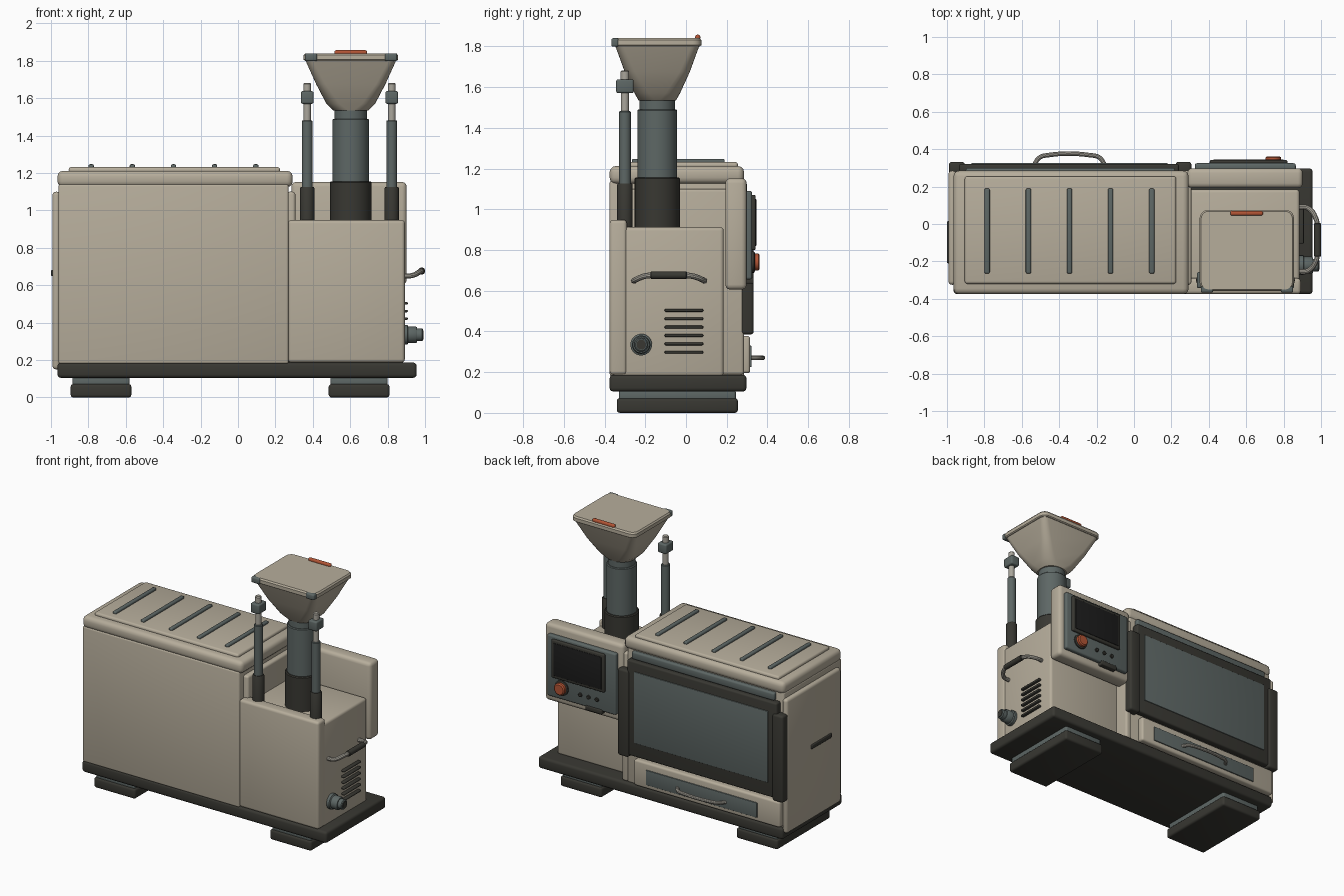
import bpy, bmesh, math
from mathutils import Vector

if "Cube" in bpy.data.objects:
    bpy.data.objects.remove(bpy.data.objects["Cube"])


def material(name, r, g, b):
    m = bpy.data.materials.new(name)
    m.use_nodes = True
    m.diffuse_color = (r, g, b, 1)
    m.node_tree.nodes["Principled BSDF"].inputs["Base Color"].default_value = (r, g, b, 1)
    return m


BEIGE = material("warm beige", .47, .42, .33)
GREY = material("slate grey", .11, .135, .13)
DARK = material("charcoal", .04, .039, .032)
BLACK = material("screen black", .012, .012, .012)
ORANGE = material("burnt orange", .45, .09, .035)
METAL = material("pale metal", .40, .38, .33)


def finish(name, bm, mat):
    mesh = bpy.data.meshes.new(name)
    bmesh.ops.recalc_face_normals(bm, faces=bm.faces)
    bm.to_mesh(mesh)
    bm.free()
    mesh.materials.append(mat)
    ob = bpy.data.objects.new(name, mesh)
    bpy.context.collection.objects.link(ob)
    return smooth(ob)


def smooth(ob):
    bpy.ops.object.select_all(action='DESELECT')
    bpy.context.view_layer.objects.active = ob
    ob.select_set(True)
    bpy.ops.object.shade_smooth_by_angle(angle=math.radians(35))
    return ob


def box(name, xs, ys, zs, mat, bevel=.012):
    bm = bmesh.new()
    bmesh.ops.create_cube(bm, size=1)
    for v in bm.verts:
        for i, (a, b) in enumerate((xs, ys, zs)):
            v.co[i] = a if v.co[i] < 0 else b
    bevel = min(bevel, .45 * min(b - a for a, b in (xs, ys, zs)))
    bmesh.ops.bevel(bm, geom=bm.edges[:], offset=bevel, segments=3, profile=.5, affect='EDGES')
    return finish(name, bm, mat)


def lathe(name, centre, axis, profile, mat, sides=40):
    """Turned part: (distance along axis, radius) pairs."""
    q = Vector((0, 0, 1)).rotation_difference(Vector(axis))
    rings = [[(r * math.cos(math.tau * i / sides), r * math.sin(math.tau * i / sides), d)
              for i in range(sides)] for d, r in profile]
    return loft(name, [[Vector(centre) + q @ Vector(p) for p in ring] for ring in rings], mat)


def loft(name, rings, mat):
    bm = bmesh.new()
    vs = [[bm.verts.new(p) for p in ring] for ring in rings]
    n = len(vs[0])
    for a, b in zip(vs, vs[1:]):
        for i in range(n):
            bm.faces.new((a[i], a[(i + 1) % n], b[(i + 1) % n], b[i]))
    bm.faces.new(vs[0][::-1])
    bm.faces.new(vs[-1])
    return finish(name, bm, mat)


def tube(name, points, radius, mat):
    cu = bpy.data.curves.new(name, 'CURVE')
    cu.dimensions = '3D'
    cu.bevel_depth = radius
    cu.bevel_resolution = 3
    cu.use_fill_caps = True
    sp = cu.splines.new('BEZIER')
    sp.bezier_points.add(len(points) - 1)
    for bp, p in zip(sp.bezier_points, points):
        bp.co = p
        bp.handle_left_type = bp.handle_right_type = 'AUTO'
    cu.materials.append(mat)
    ob = bpy.data.objects.new(name, cu)
    bpy.context.collection.objects.link(ob)
    bpy.ops.object.select_all(action='DESELECT')
    bpy.context.view_layer.objects.active = ob
    ob.select_set(True)
    bpy.ops.object.convert(target='MESH')
    return smooth(bpy.context.object)


# Base and feet
box("base_plate", (-.965, .955), (-.375, .297), (.105, .187), DARK, .018)
for side, x in (("right", -.895), ("left", .485)):
    box(f"{side}_foot", (x, x + .325), (-.34, .255), (0, .072), DARK, .015)
    box(f"{side}_foot_riser", (x + .01, x + .315), (-.33, .245), (.06, .112), GREY)

# Oven cabinet
box("oven_body", (-.96, .27), (-.375, .275), (.18, 1.14), BEIGE)
box("oven_lid", (-.965, .292), (-.375, .285), (1.125, 1.212), BEIGE, .03)
box("lid_panel", (-.905, .225), (-.32, .255), (1.2, 1.232), BEIGE, .014)
for i in range(5):
    x = -.785 + .22 * i
    box(f"lid_slat_{i + 1}", (x - .014, x + .014), (-.265, .19), (1.22, 1.247), GREY, .008)
box("right_side_panel", (-.992, -.95), (-.325, .285), (.15, 1.10), BEIGE, .02)
box("left_side_panel", (.26, .307), (-.325, .285), (.187, 1.10), BEIGE, .015)
box("side_grip", (-1.0, -.985), (-.21, .015), (.65, .682), DARK, .007)

# Oven door at the back
box("vent_strip", (-.9, .22), (.26, .30), (1.075, 1.13), GREY)
box("door_frame", (-.935, .24), (.27, .322), (.40, 1.075), DARK, .012)
box("door_window", (-.87, .18), (.31, .327), (.50, 1.005), GREY, .004)
for side, x in (("right", -.99), ("left", .222)):
    box(f"{side}_door_column", (x, x + .085), (.265, .332), (.385, 1.0), DARK, .015)

# Drawer
box("drawer_front", (-.955, .19), (.26, .315), (.195, .378), BEIGE, .014)
box("drawer_inlay", (-.78, .09), (.31, .322), (.225, .33), GREY, .003)
tube("drawer_handle", [(-.535, .315, .27), (-.505, .355, .27), (-.46, .368, .27), (-.235, .368, .27),
                       (-.185, .355, .27), (-.155, .315, .27)], .012, METAL)

# Feeder housing
box("feeder_body", (.27, .885), (-.36, .185), (.18, .912), BEIGE, .018)
box("feeder_front", (.268, .892), (-.375, -.29), (.187, .948), BEIGE, .018)
for i in range(6):
    z = .298 + .041 * i
    box(f"side_vent_{i + 1}", (.88, .908), (-.105, .085), (z - .007, z + .007), DARK, .006)
lathe("side_knob", (.88, -.22, .335), (1, 0, 0),
      [(0, .053), (.025, .053), (.03, .045), (.07, .045), (.078, .04)], GREY)
lathe("side_knob_tip", (.95, -.22, .335), (1, 0, 0), [(0, .034), (.035, .034), (.04, .028)], GREY)
lathe("side_knob_centre", (.985, -.22, .335), (1, 0, 0), [(0, .024), (.008, .024)], DARK)
tube("side_handle", [(.88, -.255, .648), (.93, -.25, .652), (.972, -.2, .672), (.982, -.14, .676),
                     (.982, -.03, .676), (.972, .03, .672), (.93, .085, .652), (.88, .09, .648)], .014, METAL)
lathe("side_handle_grip", (.982, -.175, .676), (0, 1, 0),
      [(0, .014), (.004, .019), (.176, .019), (.18, .014)], DARK, 20)

# Control panel
box("control_housing", (.285, .902), (.193, .298), (.605, 1.152), BEIGE, .025)
box("control_plate", (.325, .865), (.285, .325), (.655, 1.09), GREY, .012)
box("screen_bezel", (.405, .82), (.315, .342), (.80, 1.07), DARK, .008)
box("screen", (.425, .80), (.335, .345), (.82, 1.05), BLACK, .002)
lathe("dial_ring", (.745, .32, .74), (0, 1, 0), [(0, .052), (.014, .052), (.018, .046)], DARK)
lathe("dial", (.745, .32, .74), (0, 1, 0), [(0, .042), (.035, .042), (.042, .034)], ORANGE)
for i in range(3):
    lathe(f"button_{i + 1}", (.6 - .065 * i, .32, .73), (0, 1, 0),
          [(0, .014), (.012, .014), (.015, .01)], DARK, 20)
box("panel_tab", (.43, .56), (.285, .332), (.635, .668), DARK, .006)

# Feed tube and hopper
CX, CY = .603, -.141
lathe("tube_sleeve", (CX, CY, .90), (0, 0, 1), [(0, .111), (.25, .111), (.256, .105)], DARK)
lathe("feed_tube", (CX, CY, 1.14), (0, 0, 1), [(0, .098), (.345, .098), (.35, .093)], GREY)
lathe("tube_neck", (CX, CY, 1.47), (0, 0, 1), [(0, .088), (.075, .088)], GREY)


def rounded_ring(hx, hy, r, z):
    ring = []
    for q, (sx, sy) in enumerate(((1, 1), (-1, 1), (-1, -1), (1, -1))):
        for k in range(6):
            a = math.pi / 2 * (q + k / 5)
            ring.append((CX + sx * (hx - r) + r * math.cos(a), CY + sy * (hy - r) + r * math.sin(a), z))
    return ring


loft("hopper", [rounded_ring(*p) for p in (
    (.095, .092, .08, 1.535), (.13, .112, .07, 1.57), (.185, .16, .05, 1.675),
    (.235, .2, .04, 1.785), (.243, .208, .04, 1.805))], BEIGE)
loft("hopper_lid", [rounded_ring(*p) for p in (
    (.245, .21, .04, 1.8), (.252, .217, .045, 1.806),
    (.252, .217, .045, 1.83), (.244, .209, .04, 1.84))], BEIGE)
box("hopper_lid_grip", (.515, .69), (.045, .07), (1.83, 1.857), ORANGE, .01)

# Twin support rods and hopper clips
for side, x, cx in (("right", .37, .39), ("left", .822, .818)):
    lathe(f"{side}_rod_sleeve", (x, -.3, .90), (0, 0, 1), [(0, .038), (.22, .038), (.226, .034)], DARK, 24)
    lathe(f"{side}_rod_tube", (x, -.3, 1.12), (0, 0, 1), [(0, .029), (.357, .029), (.362, .025)], GREY, 24)
    lathe(f"{side}_rod", (x, -.3, 1.47), (0, 0, 1), [(0, .02), (.12, .02)], METAL, 24)
    box(f"{side}_rod_clamp", (x - .034, x + .034), (-.343, -.257), (1.57, 1.638), GREY, .01)
    lathe(f"{side}_rod_cap", (x, -.3, 1.63), (0, 0, 1), [(0, .021), (.046, .021), (.052, .016)], METAL, 24)
    box(f"{side}_hopper_clip", (cx - .033, cx + .033), (-.367, -.33), (1.798, 1.84), GREY, .01)
